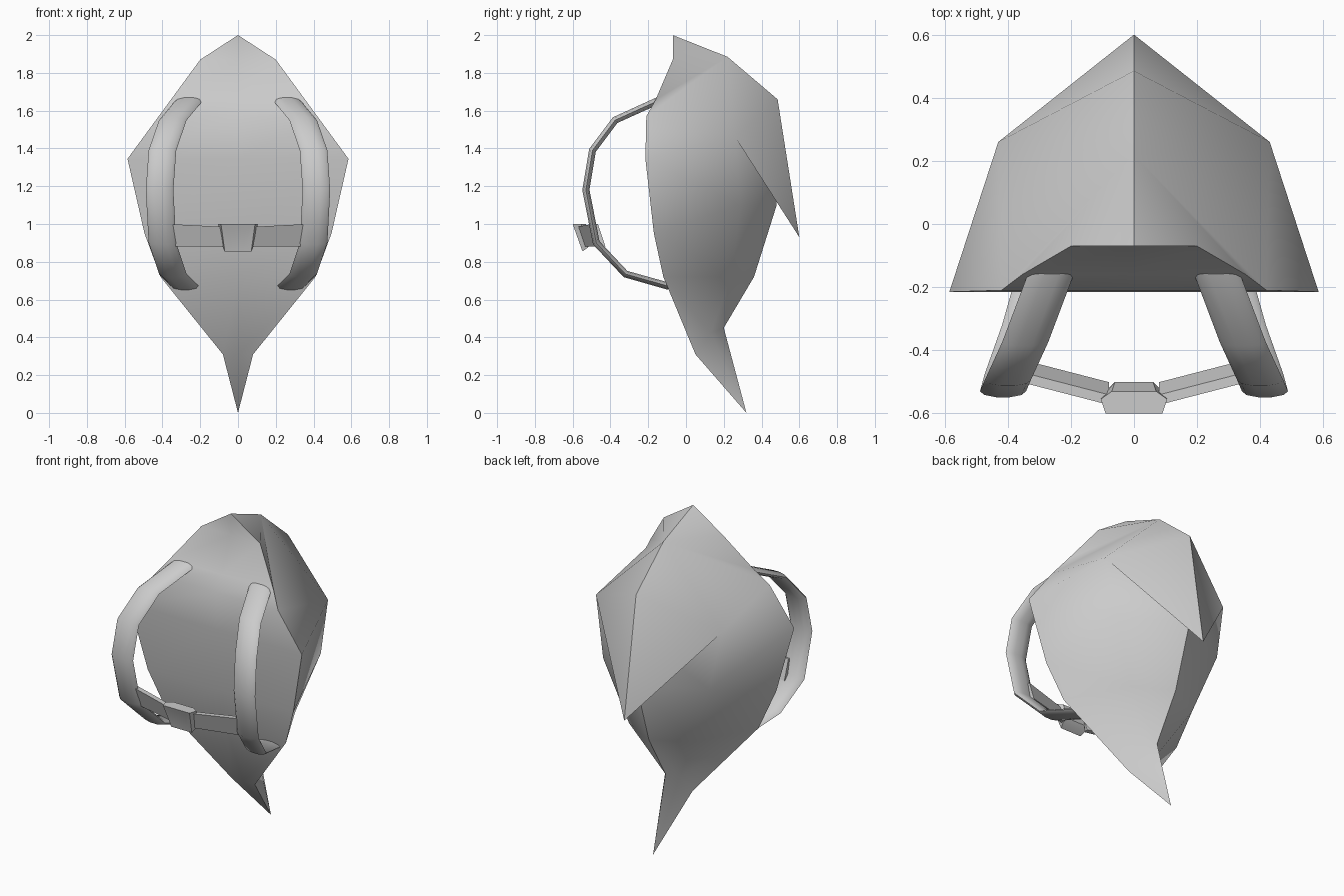
import bpy, bmesh, math
from mathutils import Vector

old = bpy.data.objects.get("Cube")
if old:
    bpy.data.objects.remove(old, do_unlink=True)

# One plain grey for the whole model
grey = bpy.data.materials.new("plain_grey")
grey.use_nodes = True
colour = (0.6, 0.6, 0.6, 1)
grey.diffuse_color = colour
grey.node_tree.nodes["Principled BSDF"].inputs["Base Color"].default_value = colour


def make(name, faces, mirror=False, angle=40):
    """Build an object from faces given as lists of points."""
    bm = bmesh.new()
    sides = (1, -1) if mirror else (1,)
    for s in sides:
        for face in faces:
            pts = face if s > 0 else face[::-1]
            bm.faces.new([bm.verts.new((p[0] * s, p[1], p[2])) for p in pts])
    bmesh.ops.remove_doubles(bm, verts=bm.verts, dist=0.0005)
    bmesh.ops.recalc_face_normals(bm, faces=bm.faces)
    mesh = bpy.data.meshes.new(name)
    bm.to_mesh(mesh)
    bm.free()
    mesh.materials.append(grey)
    ob = bpy.data.objects.new(name, mesh)
    bpy.context.collection.objects.link(ob)
    bpy.ops.object.select_all(action="DESELECT")
    bpy.context.view_layer.objects.active = ob
    ob.select_set(True)
    bpy.ops.object.shade_smooth_by_angle(angle=math.radians(angle))
    return ob


def loft(rings):
    """Skin a row of closed rings and cap both ends."""
    faces = [rings[0], rings[-1][::-1]]
    n = len(rings[0])
    for a, b in zip(rings, rings[1:]):
        faces += [[a[i], a[(i + 1) % n], b[(i + 1) % n], b[i]] for i in range(n)]
    return faces


# Bag: rim of the front panel from crown to tail tip, and the back outline
rim = [(0, -.07, 2), (.2, -.07, 1.87), (.354, -.16, 1.66), (.42, -.21, 1.57),
       (.585, -.215, 1.345), (.495, -.17, .95), (.41, -.12, .72),
       (.08, .05, .31), (0, .32, 0)]
side = [(.43, .26, 1.46), (.36, .29, 1.1), (.22, .24, .72), (.05, .13, .42)]
spine = [(0, .46, 1.4), (0, .48, 1.1), (0, .36, .72), (0, .2, .45)]
crown, ridge, flap_tip = (0, .22, 1.885), (0, .485, 1.66), (0, .6, .93)
tip = rim[-1]

faces = []
for a, b in zip(rim, rim[1:]):                       # front panel
    ring = [a, b, (0, b[1], b[2]), (0, a[1], a[2])]
    faces.append([p for i, p in enumerate(ring) if p not in ring[:i]])
faces += [[a, b, crown] for a, b in zip(rim[:3], rim[1:4])]       # hood
faces += [[rim[3], side[0], crown], [crown, side[0], ridge],
          [rim[3], rim[4], side[0]], [ridge, side[0], flap_tip]]  # flap
for i in range(3):                                   # sides and back
    r0, r1 = rim[4 + i], rim[5 + i]
    faces += [[r0, r1, side[i + 1]], [r0, side[i + 1], side[i]],
              [side[i], side[i + 1], spine[i + 1], spine[i]]]
faces += [[rim[7], tip, side[3]], [side[3], tip, spine[3]]]       # tail
make("bag", faces, mirror=True, angle=50)

# Shoulder straps: flat rounded band swept along an arc
path = [Vector(p) for p in [
    (.26, -.15, 1.652), (.345, -.375, 1.55), (.40, -.495, 1.39), (.415, -.53, 1.18),
    (.40, -.475, .9), (.345, -.32, .735), (.28, -.09, .67)]]
for name, s in (("left_shoulder_strap", 1), ("right_shoulder_strap", -1)):
    rings = []
    for i, p in enumerate(path):
        t = path[min(i + 1, len(path) - 1)] - path[max(i - 1, 0)]
        n = Vector((0, -t.z, t.y)).normalized()
        ring = []
        for k in range(10):
            a = math.tau * k / 10
            q = p + Vector((.073 * math.cos(a), 0, 0)) + n * (.02 * math.sin(a))
            ring.append((q.x * s, q.y, q.z))
        rings.append(ring)
    make(name, loft(rings), angle=50)


# Chest strap: thin tilted band running into the buckle on each side
def band(x, y, top):
    return [(x, y - .018, top), (x, y + .014, top),
            (x, y + .054, .88), (x, y + .022, .88)]


for name, s in (("left_chest_strap", 1), ("right_chest_strap", -1)):
    make(name, loft([band(s * .37, -.48, 1.0), band(s * .08, -.555, .985)]))


# Buckle: tapered block with a recessed face
def plate(w_top, w_low, y_top, z_top, y_low, z_low):
    return [(-w_top, y_top, z_top), (w_top, y_top, z_top),
            (w_low, y_low, z_low), (-w_low, y_low, z_low)]


make("buckle", loft([
    plate(.07, .06, -.53, 1.0, -.5, .9),
    plate(.105, .08, -.555, 1.0, -.52, .875),
    plate(.09, .07, -.6, 1.0, -.548, .855),
    plate(.06, .04, -.592, .98, -.552, .885),
]))
